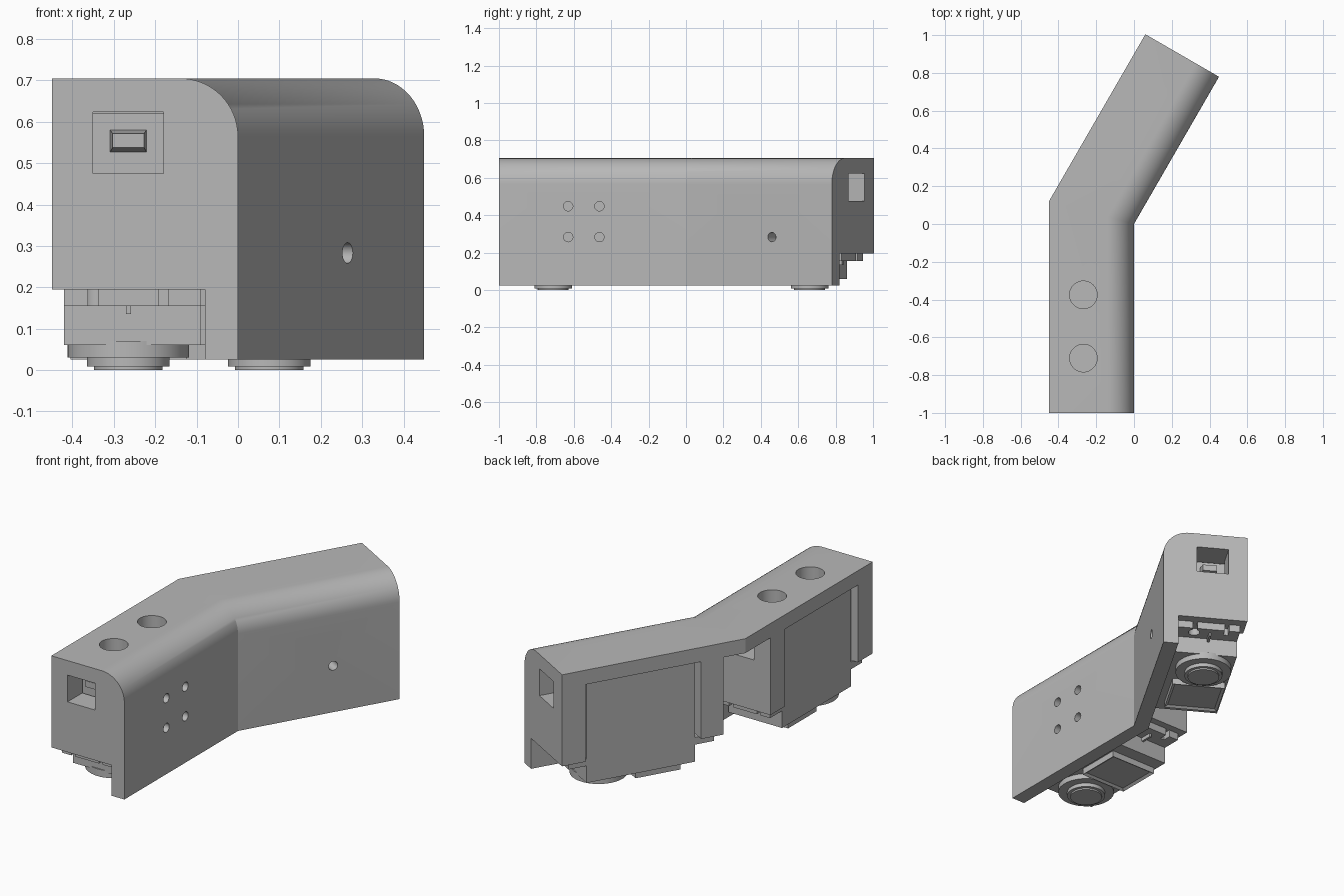
import bpy, bmesh, math
from mathutils import Matrix, Vector

if "Cube" in bpy.data.objects:
    bpy.data.objects.remove(bpy.data.objects["Cube"])

grey = bpy.data.materials.new("plain grey")
grey.use_nodes = True
COLOUR = (0.48, 0.48, 0.48, 1)
grey.diffuse_color = COLOUR
grey.node_tree.nodes["Principled BSDF"].inputs["Base Color"].default_value = COLOUR

# Each arm has its own frame: distance in from its end, depth from the long wall, height
DEPTH, WALL, TOP = 0.45, 0.08, 0.705
BACK_LEN = 0.9
turn = math.radians(30)
along = Vector((math.sin(turn), math.cos(turn), 0))
across = Vector((-math.cos(turn), math.sin(turn), 0))
up = Vector((0, 0, 1))


def frame(e, t, origin):
    m = Matrix((e, t, up)).transposed().to_4x4()
    m.translation = origin
    return m


ARMS = {
    "front": frame(Vector((0, 1, 0)), Vector((-1, 0, 0)), Vector((0, -1, 0))),
    "back": frame(-along, across, along * BACK_LEN),
}


def box(bm, e, t, z):
    centre = [sum(r) / 2 for r in (e, t, z)]
    size = [r[1] - r[0] for r in (e, t, z)]
    m = Matrix.Translation(centre) @ Matrix.Diagonal((*size, 1))
    return bmesh.ops.create_cube(bm, size=1, matrix=m)["verts"]


def disc(bm, e, t, z, r, sides=48, axis="Z"):
    # Upright disc, or one lying through the wall when axis is Y
    span = z if axis == "Z" else t
    mid = sum(span) / 2
    place = (e, t, mid) if axis == "Z" else (e, mid, z)
    m = Matrix.Translation(place)
    if axis == "Y":
        m = m @ Matrix.Rotation(math.pi / 2, 4, "X")
    bmesh.ops.create_cone(bm, cap_ends=True, segments=sides, radius1=r, radius2=r,
                          depth=span[1] - span[0], matrix=m)


def finish(name, bm, m=Matrix()):
    bm.transform(m)
    bmesh.ops.recalc_face_normals(bm, faces=bm.faces)
    mesh = bpy.data.meshes.new(name)
    bm.to_mesh(mesh)
    bm.free()
    mesh.materials.append(grey)
    ob = bpy.data.objects.new(name, mesh)
    bpy.context.collection.objects.link(ob)
    return ob


def combine(ob, tool, operation):
    # Apply a boolean, then discard the tool
    tool.hide_render = True
    mod = ob.modifiers.new("cut", "BOOLEAN")
    mod.operation, mod.object, mod.solver = operation, tool, "EXACT"
    bpy.context.view_layer.update()
    result = bpy.data.meshes.new_from_object(
        ob.evaluated_get(bpy.context.evaluated_depsgraph_get()))
    ob.modifiers.clear()
    ob.data = result
    bpy.data.objects.remove(tool)


def smooth(ob):
    bpy.ops.object.select_all(action="DESELECT")
    ob.select_set(True)
    bpy.context.view_layer.objects.active = ob
    bpy.ops.object.shade_smooth_by_angle(angle=math.radians(25))


# Housing shell: rounded L profile carried through the mitred bend
R = 0.14
profile = [(0, 0.025)]
for i in range(17):
    a = math.pi / 2 * i / 16
    profile.append((R - R * math.cos(a), TOP - R + R * math.sin(a)))
profile += [(DEPTH, TOP), (DEPTH, TOP - WALL), (WALL, TOP - WALL), (WALL, 0.025)]

miter = Vector((-1, math.tan(turn / 2), 0))
stations = [(Vector((0, -1, 0)), Vector((-1, 0, 0))),
            (Vector((0, 0, 0)), miter),
            (along * BACK_LEN, across)]
bm = bmesh.new()
rings = [[bm.verts.new(o + d * t + up * z) for t, z in profile] for o, d in stations]
for ring, following in zip(rings, rings[1:]):
    for i in range(len(profile)):
        j = (i + 1) % len(profile)
        bm.faces.new((ring[i], ring[j], following[j], following[i]))
bm.faces.new(rings[0])
bm.faces.new(rings[-1])
housing = finish("housing", bm)

# End walls and inner pillars
for arm, m in ARMS.items():
    for e in ((0, 0.13), (0.775, 0.9)):
        bm = bmesh.new()
        box(bm, e, (0.04, DEPTH), (0.195, 0.66))
        combine(housing, finish("pillar", bm, m), "UNION")

# Cable windows, top access holes and side screw holes
for arm, m in ARMS.items():
    for e in ((-0.05, 0.14), (0.765, 0.93)):
        bm = bmesh.new()
        box(bm, e, (0.18, 0.35), (0.475, 0.624))
        combine(housing, finish("window_cutter", bm, m), "DIFFERENCE")
    bm = bmesh.new()
    for e in (0.29, 0.625):
        disc(bm, e, 0.268, (0.61, 0.8), 0.073)
    for e in (0.37, 0.537):
        for z in (0.283, 0.448):
            disc(bm, e, (-0.05, 0.1), z, 0.025, 24, "Y")
    combine(housing, finish("hole_cutter", bm, m), "DIFFERENCE")
smooth(housing)

MID = 0.265
SHAFT = 0.29
for arm, m in ARMS.items():
    # Motor case with tapered cable plug
    bm = bmesh.new()
    box(bm, (0.15, 0.755), (0.09, 0.42), (0.06, 0.62))
    plug = box(bm, (0.09, 0.16), (0.22, 0.31), (0.525, 0.582))
    for v in plug:
        if v.co.x < 0.1:
            v.co.y = MID + (v.co.y - MID) * 0.85
            v.co.z = 0.556 + (v.co.z - 0.556) * 0.6
    for e in ((0.085, 0.16), (0.745, 0.82)):
        box(bm, e, (MID - 0.006, MID + 0.006), (0.135, 0.158))
    finish(arm + "_motor_case", bm, m)

    # Mounting flange with keyhole slots at both ends
    bm = bmesh.new()
    box(bm, (0.05, 0.86), (0.09, 0.42), (0.155, 0.195))
    flange = finish(arm + "_mounting_flange", bm, m)
    for t in (0.18, 0.35):
        for hole, slot in ((0.095, (0, 0.095)), (0.815, (0.815, 0.9))):
            bm = bmesh.new()
            disc(bm, hole, t, (0.1, 0.25), 0.03, 24)
            combine(flange, finish("slot_hole", bm, m), "DIFFERENCE")
            bm = bmesh.new()
            box(bm, slot, (t - 0.012, t + 0.012), (0.1, 0.25))
            combine(flange, finish("slot_cutter", bm, m), "DIFFERENCE")
    smooth(flange)

    # Gear cover: round at the shaft, framed rectangle beside it
    bm = bmesh.new()
    disc(bm, SHAFT, MID, (0.03, 0.07), 0.147)
    smooth(finish(arm + "_gear_cover", bm, m))
    bm = bmesh.new()
    box(bm, (0.43, 0.68), (0.125, 0.405), (0.025, 0.07))
    bm.normal_update()
    low = [f for f in bm.faces if f.normal.z < -0.9]
    bmesh.ops.inset_region(bm, faces=low, thickness=0.02)
    bmesh.ops.translate(bm, verts=low[0].verts, vec=(0, 0, 0.01))
    finish(arm + "_cover_frame", bm, m)

    # Output horn with centre screw hole
    bm = bmesh.new()
    disc(bm, SHAFT, MID, (0.009, 0.04), 0.1)
    disc(bm, SHAFT, MID, (0, 0.02), 0.083)
    horn = finish(arm + "_output_horn", bm, m)
    bm = bmesh.new()
    disc(bm, SHAFT, MID, (-0.02, 0.006), 0.015, 24)
    combine(horn, finish("screw_cutter", bm, m), "DIFFERENCE")
    smooth(horn)
